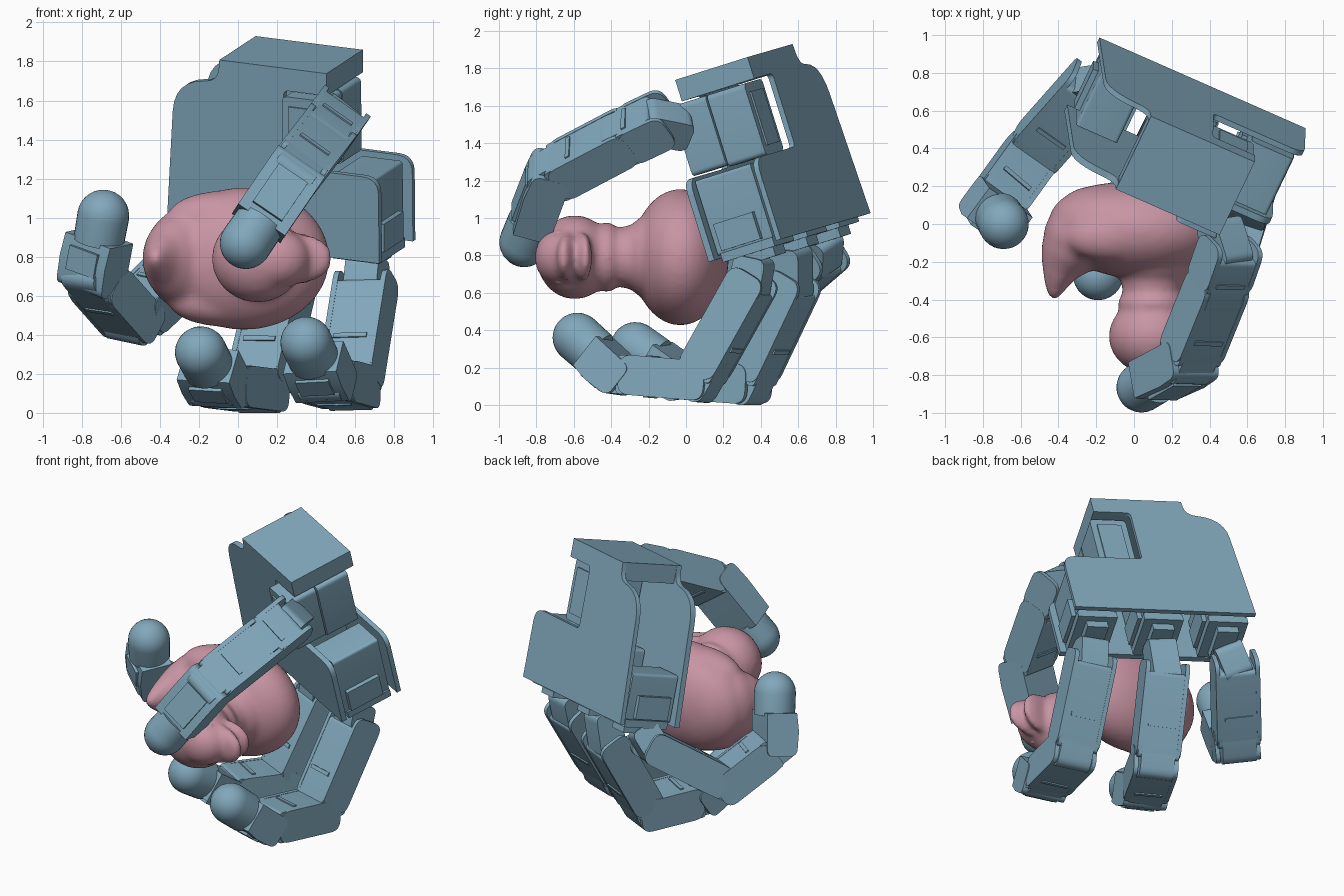
import bpy, bmesh, math
from mathutils import Vector, Matrix

if "Cube" in bpy.data.objects:
    bpy.data.objects.remove(bpy.data.objects["Cube"])


def material(name, rgb):
    m = bpy.data.materials.new(name)
    m.diffuse_color = (*rgb, 1)
    m.use_nodes = True
    m.node_tree.nodes["Principled BSDF"].inputs["Base Color"].default_value = m.diffuse_color
    return m


BLUE = material("blue", (0.22, 0.39, 0.50))
PINK = material("pink", (0.58, 0.30, 0.37))


def finish(name, bm, mat, angle=30):
    bmesh.ops.recalc_face_normals(bm, faces=bm.faces)
    me = bpy.data.meshes.new(name)
    bm.to_mesh(me)
    bm.free()
    ob = bpy.data.objects.new(name, me)
    bpy.context.collection.objects.link(ob)
    me.materials.append(mat)
    bpy.ops.object.select_all(action='DESELECT')
    ob.select_set(True)
    bpy.context.view_layer.objects.active = ob
    bpy.ops.object.shade_smooth_by_angle(angle=math.radians(angle))
    return ob


def rounded(corners):
    """Polygon from (x, y, radius) corners, each corner rounded."""
    out = []
    for i, (x, y, r) in enumerate(corners):
        p = Vector((x, y))
        a = Vector(corners[i - 1][:2]) - p
        b = Vector(corners[(i + 1) % len(corners)][:2]) - p
        if r == 0:
            out.append(p)
            continue
        a, b = p + a.normalized() * r, p + b.normalized() * r
        for k in range(7):
            t = k / 6
            out.append(a * (1 - t) ** 2 + p * 2 * t * (1 - t) + b * t * t)
    return out


def prism(bm, outline, lo, hi, mat4):
    """Extrude a 2D outline between two depths, in the frame mat4."""
    low, high = ([bm.verts.new(mat4 @ Vector((p[0], p[1], d))) for p in outline] for d in (lo, hi))
    bm.faces.new(low)
    bm.faces.new(high)
    n = len(outline)
    for i in range(n):
        bm.faces.new((low[i], low[(i + 1) % n], high[(i + 1) % n], high[i]))


def rect(x0, x1, y0, y1, r=0.0):
    return rounded([(x0, y0, r), (x1, y0, r), (x1, y1, r), (x0, y1, r)])


def frame(origin, x, y, z):
    m = Matrix((x, y, z)).transposed().to_4x4()
    m.translation = origin
    return m


# Palm frame: across, down, and out of the palm
U = Vector((0.91, -0.40, -0.116)).normalized()
N = Vector((-0.448, -0.852, -0.27))
N = (N - U * N.dot(U)).normalized()
D = U.cross(N)
PALM = frame(Vector((0.09, 0.57, 1.93)), U, D, N)

# Two matching palm plates
plate = rounded([(0, 0, 0), (0.604, 0, 0), (0.604, 0.12, 0), (0.36, 0.12, 0.03),
                 (0.36, 0.53, 0.03), (0.89, 0.53, 0.09), (0.89, 0.985, 0),
                 (-0.31, 0.985, 0), (-0.255, 0.14, 0.17), (-0.01, 0.115, 0.07)])
for name, lo, hi in (("palm_back_plate", 0, 0.03), ("palm_front_plate", 0.41, 0.446)):
    bm = bmesh.new()
    prism(bm, plate, lo, hi, PALM)
    finish(name, bm, BLUE)

# Wrist slab
bm = bmesh.new()
prism(bm, rect(0, 0.604, 0, 0.12), 0, 0.446, PALM)
finish("wrist_slab", bm, BLUE)

# Thumb motor in the notch, split by a seam
bm = bmesh.new()
prism(bm, rect(0.38, 0.62, 0.13, 0.53, 0.03), 0.06, 0.29, PALM)
prism(bm, rect(0.38, 0.62, 0.13, 0.52, 0.03), 0.30, 0.51, PALM)
prism(bm, rect(0.42, 0.58, 0.18, 0.48), 0.05, 0.52, PALM)
finish("thumb_motor", bm, BLUE)

# Finger motors between the plates
for i, (u, top) in enumerate(((-0.14, 0.66), (0.29, 0.60), (0.73, 0.55))):
    bm = bmesh.new()
    prism(bm, rect(u - 0.12, u + 0.12, top, 0.97, 0.02), 0.06, 0.40, PALM)
    prism(bm, rect(u - 0.15, u + 0.15, 0.80, 0.95), 0.12, 0.36, PALM)
    prism(bm, rect(u - 0.13, u + 0.13, 0.96, 1.01), 0.06, 0.38, PALM)
    prism(bm, rect(u - 0.07, u + 0.07, 0.96, 1.06), 0.10, 0.34, PALM)
    finish(f"finger_motor_{i + 1}", bm, BLUE)


def link_frame(a, b, hinge):
    along = (b - a).normalized()
    side = (hinge - along * hinge.dot(along)).normalized()
    return frame(a, along.cross(side), along, side), (b - a).length


def finger(name, points):
    pts = [Vector(p) for p in points]
    hinge = (pts[-3] - pts[-4]).cross(pts[-1] - pts[-3]).normalized()
    for i in range(len(pts) - 1):
        m, L = link_frame(pts[i], pts[i + 1], hinge)
        bm = bmesh.new()
        last = i == len(pts) - 2
        if i == 0:
            # Base bracket
            prism(bm, rect(-0.09, 0.09, 0.06, L + 0.07, 0.05), -0.09, 0.09, m)
        elif not last:
            # Link body, knuckle, cheek plates and raised seam
            prism(bm, rect(-0.105, 0.105, -0.01, L - 0.03, 0.03), -0.135, 0.135, m)
            prism(bm, rect(-0.095, 0.105, L - 0.15, L + 0.10, 0.07), -0.11, 0.11, m)
            for s in (-1, 1):
                prism(bm, rect(-0.107, 0.107, -0.08, L - 0.04, 0.07),
                      min(s * 0.115, s * 0.143), max(s * 0.115, s * 0.143), m)
            prism(bm, rect(-0.113, 0.113, L * 0.55, L * 0.55 + 0.025), -0.09, 0.09, m)
        else:
            # Fingertip block and dome
            prism(bm, rounded([(-0.095, -0.07, 0.05), (0.105, -0.07, 0.05), (0.115, 0.09, 0),
                               (0.10, L - 0.12, 0), (-0.10, L - 0.12, 0)]), -0.145, 0.145, m)
            prism(bm, rect(0.05, 0.125, 0.03, L - 0.17), -0.09, 0.09, m)
            dome = bmesh.ops.create_uvsphere(bm, u_segments=32, v_segments=16, radius=0.133)["verts"]
            rot = m @ Matrix.Translation((0, L, 0)) @ Matrix.Rotation(-math.pi / 2, 4, 'X')
            for v in dome:
                if v.co.z < -1e-4:
                    v.co.z = -0.14
            for v in dome:
                v.co = rot @ v.co
        part = "base" if i == 0 else "tip" if last else f"link_{i}"
        finish(f"{name}_{part}", bm, BLUE)


finger("left_finger", [PALM @ Vector((-0.14, 0.98, 0.22)), (-0.24, 0.71, 0.78),
                       (-0.55, 0.36, 0.48), (-0.745, 0.09, 0.70), (-0.69, 0.0, 1.01)])
finger("middle_finger", [PALM @ Vector((0.29, 0.98, 0.22)), (0.22, 0.56, 0.62),
                         (0.10, 0.32, 0.115), (-0.10, -0.02, 0.14), (-0.19, -0.27, 0.31)])
finger("right_finger", [PALM @ Vector((0.73, 0.98, 0.22)), (0.65, 0.34, 0.63),
                        (0.57, 0.06, 0.13), (0.44, -0.36, 0.165), (0.35, -0.58, 0.36)])
finger("thumb", [PALM @ Vector((0.56, 0.30, 0.42)), (0.50, -0.16, 1.51), (0.43, -0.36, 1.415),
                 (0.28, -0.73, 1.22), (0.04, -0.865, 0.87)])


def blob(bm, c, r, turn=0):
    m = Matrix.Translation(c) @ Matrix.Rotation(math.radians(turn), 4, 'Z') @ Matrix.Diagonal((*r, 1))
    bmesh.ops.create_uvsphere(bm, u_segments=32, v_segments=20, radius=1, matrix=m)


# Toy bird lying with its crown to the front, blended from ellipsoids
bm = bmesh.new()
Z = 0.79
blob(bm, (0.03, -0.03, Z), (0.44, 0.26, 0.365))
blob(bm, (-0.08, 0.02, Z), (0.37, 0.20, 0.32))
# Broad tail sweeping up
for x, y, r, h in ((-0.22, -0.02, 0.22, 0.29), (-0.29, -0.07, 0.19, 0.25), (-0.335, -0.13, 0.155, 0.21),
                   (-0.365, -0.18, 0.125, 0.17), (-0.39, -0.24, 0.095, 0.13), (-0.405, -0.29, 0.072, 0.10),
                   (-0.415, -0.33, 0.055, 0.07), (-0.42, -0.36, 0.04, 0.05)):
    blob(bm, (x, y, Z), (r, r, h))
# Wings
for s in (-1, 1):
    blob(bm, (-0.05, -0.05, Z + s * 0.22), (0.31, 0.15, 0.13), 6)
# Neck and head
blob(bm, (0.10, -0.28, Z), (0.17, 0.22, 0.17))
for y, r in ((-0.24, 0.21), (-0.42, 0.19)):
    blob(bm, (0.10, y, Z), (r, 0.08, r))
blob(bm, (0.10, -0.595, Z), (0.235, 0.205, 0.225))
# Forehead and bill
blob(bm, (0.20, -0.68, Z), (0.17, 0.13, 0.15))
blob(bm, (0.31, -0.63, Z), (0.18, 0.055, 0.13), -10)
blob(bm, (0.31, -0.55, Z), (0.16, 0.045, 0.135), 6)
bird = finish("toy_bird", bm, PINK, 180)
mod = bird.modifiers.new("blend", 'REMESH')
mod.mode = 'VOXEL'
mod.voxel_size = 0.018
mod.use_smooth_shade = True
mod = bird.modifiers.new("soften", 'SMOOTH')
mod.factor = 0.5
mod.iterations = 14

# Eyes
for s, side in ((-1, "lower"), (1, "upper")):
    bm = bmesh.new()
    blob(bm, (0.255, -0.675, Z + s * 0.115), (0.03, 0.035, 0.03))
    finish(f"bird_eye_{side}", bm, PINK, 180)
